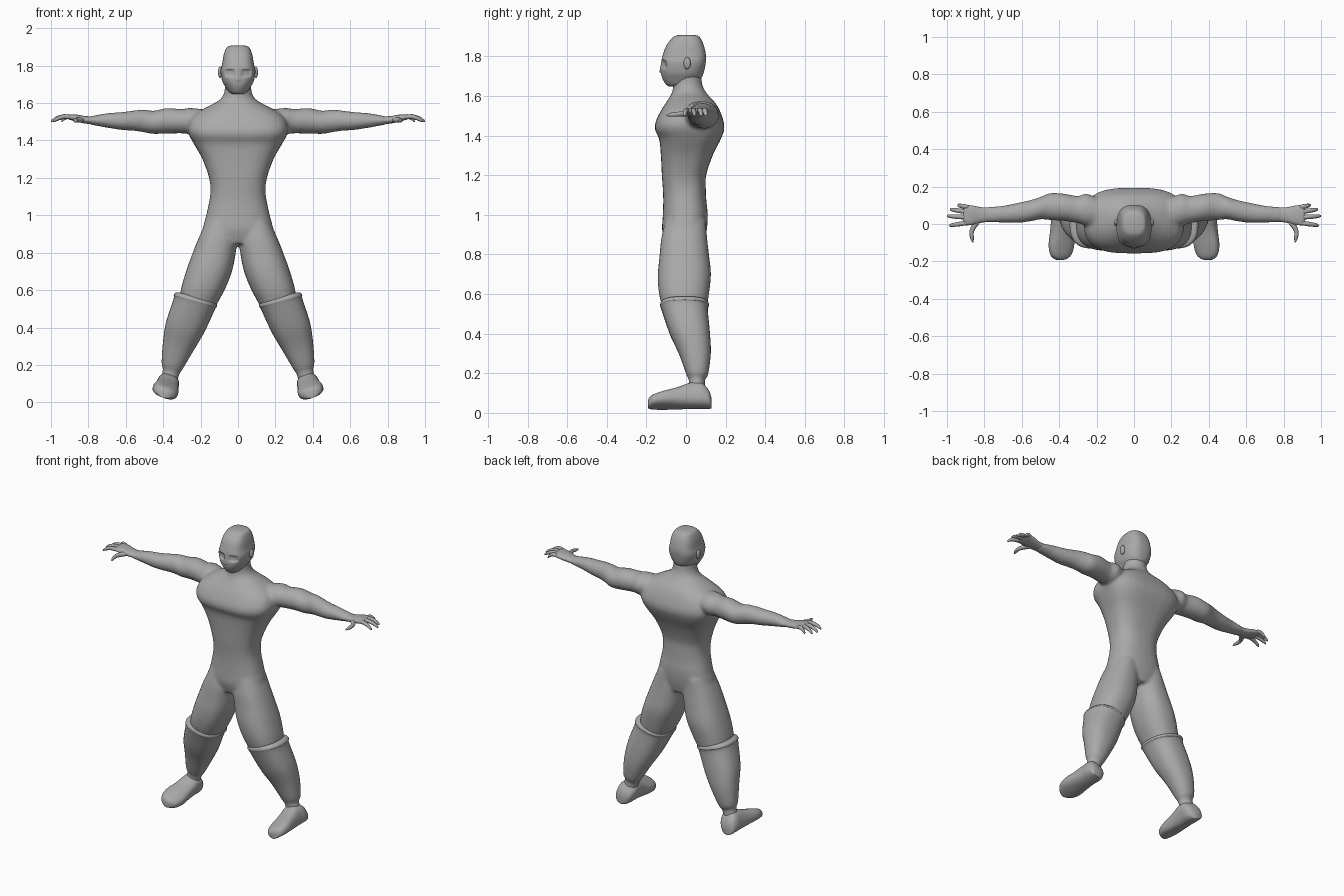
import bpy, bmesh, math
from mathutils import Vector, Matrix

grey = bpy.data.materials.new("plain grey")
grey.diffuse_color = (0.4, 0.4, 0.4, 1)
X, Y, Z = Vector((1, 0, 0)), Vector((0, 1, 0)), Vector((0, 0, 1))


def smooth_rows(rows, steps):
    """Catmull-Rom resampling of cross-section rows."""
    out = []
    for i in range(len(rows) - 1):
        p = [rows[max(0, min(len(rows) - 1, i + k))] for k in (-1, 0, 1, 2)]
        for s in range(steps):
            t = s / steps
            out.append([0.5 * (2 * b + (c - a) * t + (2 * a - 5 * b + 4 * c - d) * t * t
                               + (3 * b - a - 3 * c + d) * t ** 3) for a, b, c, d in zip(*p)])
    return out + [list(rows[-1])]


def loft(bm, rows, u, v, sides=(1,), seg=32, steps=5, matrix=None):
    """Rows are (cx, cy, cz, half_u, half_v, exponent); sides -1 mirrors in x."""
    for side in sides:
        rings = []
        for cx, cy, cz, a, b, n in smooth_rows(rows, steps):
            ring = []
            for k in range(seg):
                t = 2 * math.pi * k / seg
                c, s = math.cos(t), math.sin(t)
                p = Vector((cx, cy, cz)) + u * a * math.copysign(abs(c) ** (2 / n), c) \
                    + v * b * math.copysign(abs(s) ** (2 / n), s)
                if matrix:
                    p = matrix @ p
                ring.append(bm.verts.new((p.x * side, p.y, p.z)))
            rings.append(ring)
        for r, q in zip(rings, rings[1:]):
            for k in range(seg):
                j = (k + 1) % seg
                bm.faces.new((r[k], r[j], q[j], q[k]))
        bm.faces.new(rings[0])
        bm.faces.new(rings[-1])


def finish(bm, name, angle=50):
    bmesh.ops.recalc_face_normals(bm, faces=bm.faces)
    me = bpy.data.meshes.new(name)
    bm.to_mesh(me)
    bm.free()
    me.materials.append(grey)
    ob = bpy.data.objects.new(name, me)
    bpy.context.collection.objects.link(ob)
    bpy.ops.object.select_all(action='DESELECT')
    ob.select_set(True)
    bpy.context.view_layer.objects.active = ob
    bpy.ops.object.shade_smooth_by_angle(angle=math.radians(angle))
    return ob


def upright(z, half_x, front, back, n, cx=0):
    return (cx, (front + back) / 2, z, half_x, (back - front) / 2, n)


BOTH = (1, -1)

# Body: torso with neck, thighs and arms fused into one smooth skin
bm = bmesh.new()
torso = [(.85, .13, -.10, .09, 2.2), (.92, .185, -.12, .105, 2.3), (1.0, .17, -.117, .11, 2.4),
         (1.07, .155, -.115, .103, 2.4), (1.13, .147, -.117, .1, 2.5), (1.2, .155, -.122, .102, 2.6),
         (1.3, .19, -.127, .135, 2.8), (1.38, .235, -.135, .175, 3), (1.43, .262, -.157, .193, 3),
         (1.47, .268, -.153, .19, 3), (1.52, .25, -.13, .173, 2.8), (1.56, .2, -.105, .152, 2.5),
         (1.59, .145, -.085, .125, 2.2), (1.62, .095, -.07, .1, 2), (1.66, .073, -.065, .082, 2),
         (1.72, .07, -.06, .076, 2)]
loft(bm, [upright(*r) for r in torso], X, Y)
thigh = [(.97, .075, -.105, .1, 2.2, .095), (.88, .103, -.125, .107, 2.3, .107),
         (.8, .115, -.133, .116, 2.3, .127), (.7, .123, -.142, .126, 2.3, .155),
         (.6, .117, -.136, .116, 2.3, .189), (.5, .095, -.11, .1, 2.3, .222)]
loft(bm, [upright(*r) for r in thigh], X, Y, BOTH)
arm = [(.15, .05, 1.50, .07, .06, 2), (.25, .075, 1.505, .086, .069, 2), (.30, .077, 1.503, .073, .065, 2),
       (.38, .09, 1.505, .073, .068, 2), (.45, .093, 1.497, .072, .062, 2), (.50, .085, 1.504, .06, .061, 2),
       (.55, .072, 1.506, .057, .055, 2), (.62, .06, 1.504, .054, .048, 2), (.70, .053, 1.507, .045, .039, 2),
       (.78, .05, 1.507, .041, .024, 2), (.80, .05, 1.507, .038, .02, 2)]
loft(bm, arm, Y, Z, BOTH)
body = finish(bm, "body")
rm = body.modifiers.new("fuse", 'REMESH')
rm.mode, rm.voxel_size, rm.use_smooth_shade = 'VOXEL', 0.01, True
sm = body.modifiers.new("soften", 'SMOOTH')
sm.factor, sm.iterations = 0.5, 6

# Tall boot shafts, tilted outwards, with a rolled rim on top
bm = bmesh.new()
shaft = [(.563, .095, -.115, .1, 2.4, .222), (.556, .11, -.127, .112, 2.4, .224),
         (.542, .116, -.131, .116, 2.4, .228), (.522, .11, -.124, .11, 2.4, .235),
         (.4, .102, -.082, .121, 2.4, .283), (.3, .082, -.036, .125, 2.3, .319),
         (.2, .058, 0, .112, 2.2, .35), (.16, .044, .015, .095, 2, .358), (.1, .042, .015, .1, 2, .375)]
loft(bm, [upright(*r) for r in shaft], X + Z * .27, Y, BOTH)
finish(bm, "boot_shaft")

# Feet: flat-soled lofts from heel to toe, rolled outwards with the leg
bm = bmesh.new()
foot = [(.128, .025, .055), (.115, .048, .09), (.08, .06, .128), (.03, .06, .132), (-.04, .064, .105),
        (-.11, .07, .083), (-.16, .06, .066), (-.183, .04, .053), (-.192, .018, .04)]
roll = Matrix.Translation((.402, 0, .025)) @ Matrix.Rotation(math.radians(-20), 4, 'Y')
loft(bm, [(0, y, h / 2, w, h / 2, 2.5) for y, w, h in foot], X, Z, BOTH, matrix=roll)
finish(bm, "foot", 60)

# Hands: palm, four fingers and a thumb
bm = bmesh.new()
palm = [(.77, .05, 1.507, .037, .021, 2), (.82, .048, 1.511, .042, .02, 2.2), (.86, .047, 1.519, .051, .019, 2.4),
        (.90, .047, 1.525, .054, .014, 2.4), (.915, .047, 1.525, .047, .007, 2.4)]
loft(bm, palm, Y, Z, BOTH, seg=20, steps=3)
for y0, y1, tip in ((.09, .1, .945), (.064, .078, .985), (.035, .043, 1.0), (.007, -.008, .988)):
    x0 = .885
    fin = [(x0 + (tip - x0) * t, y0 + (y1 - y0) * t, 1.524 + dz, r, r, 2)
           for t, dz, r in ((0, 0, .011), (.4, .004, .0125), (.75, -.006, .011), (.94, -.018, .008), (1, -.022, .003))]
    loft(bm, fin, Y, Z, BOTH, seg=12, steps=2)
thumb = [(.83, .03, 1.51, .022, .015, 2), (.85, -.005, 1.51, .018, .014, 2), (.868, -.04, 1.508, .012, .012, 2),
         (.866, -.075, 1.505, .01, .01, 2), (.861, -.098, 1.502, .003, .004, 2)]
loft(bm, thumb, X, Z, BOTH, seg=12, steps=3)
finish(bm, "hand", 70)

# Head: squarish loft with pressed-in eye sockets and a slim nose ridge
bm = bmesh.new()
head = [(1.908, .035, -.035, .045, 2.6), (1.898, .06, -.062, .068, 2.7), (1.86, .076, -.096, .088, 2.8),
        (1.81, .085, -.116, .1, 2.8), (1.77, .093, -.125, .1, 2.7), (1.72, .085, -.126, .09, 2.4),
        (1.69, .07, -.12, .076, 2.2), (1.66, .05, -.103, .045, 2.1), (1.648, .03, -.088, 0, 2)]
loft(bm, [upright(*r) for r in head], X, Y, seg=80, steps=9)
for v in bm.verts:
    if v.co.y < -.03:
        x, z = abs(v.co.x), v.co.z
        d = ((x - .043) / .029) ** 4 + ((z - 1.76) / .022) ** 4
        if d < 1:
            v.co.y += .014 * (1 - d)
        if x < .014 and 1.72 < z < 1.765:
            v.co.y -= .008 * (1 - x / .014) * (1.765 - z) / .045
finish(bm, "head", 70)

# Ears
bm = bmesh.new()
for s in BOTH:
    m = Matrix.Translation((s * .096, .006, 1.765)) @ Matrix.Diagonal((.011, .018, .031, 1))
    bmesh.ops.create_uvsphere(bm, u_segments=16, v_segments=10, radius=1, matrix=m)
finish(bm, "ears")
